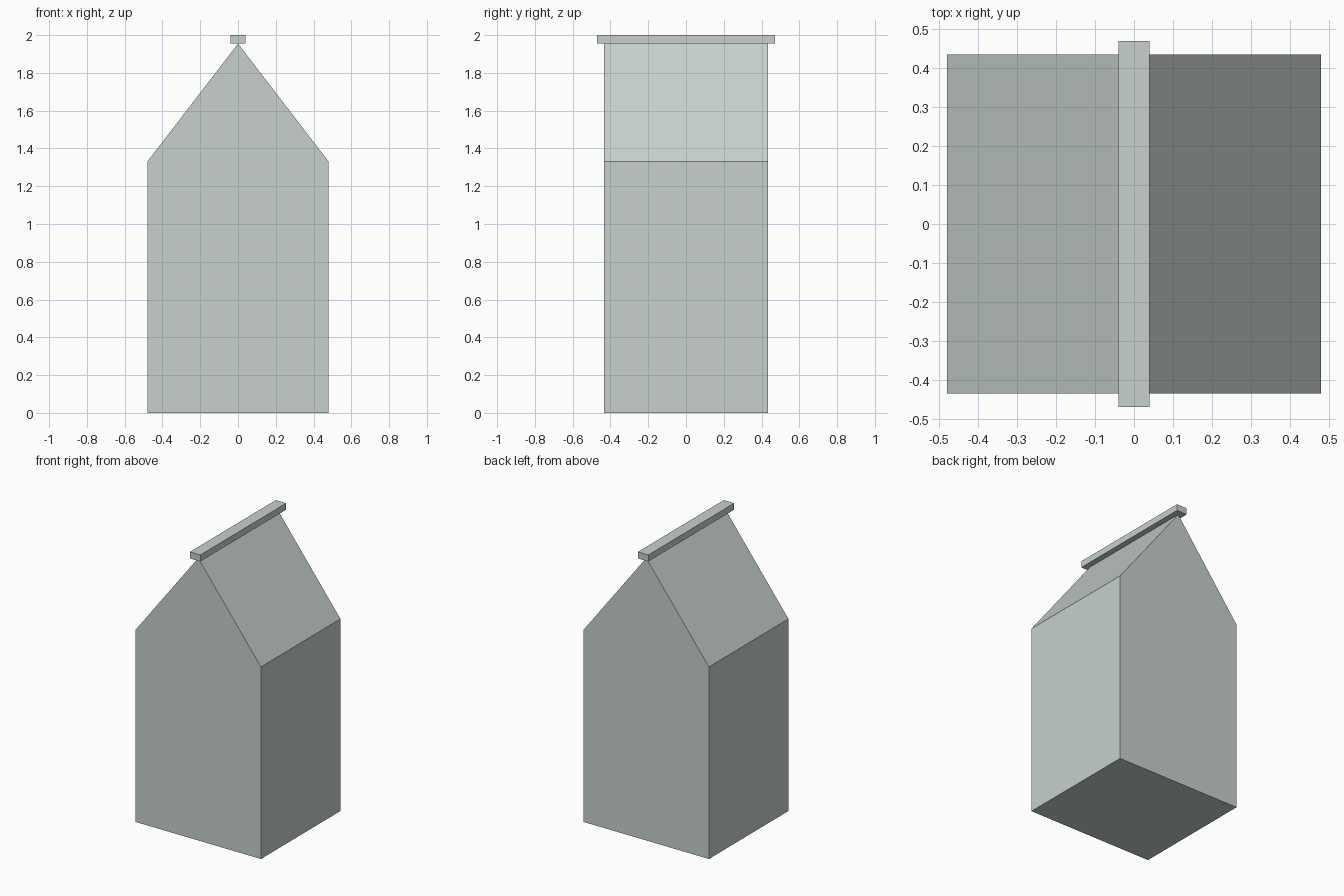
import bpy
import bmesh

if "Cube" in bpy.data.objects:
    bpy.data.objects.remove(bpy.data.objects["Cube"])

grey = bpy.data.materials.new("pale_grey")
grey.diffuse_color = (0.57, 0.63, 0.61, 1)
grey.use_nodes = True
grey.node_tree.nodes["Principled BSDF"].inputs["Base Color"].default_value = grey.diffuse_color


def extruded(name, profile, half_depth):
    """Extrude an x-z profile along y, centred on y = 0."""
    bm = bmesh.new()
    face = bm.faces.new([bm.verts.new((x, -half_depth, z)) for x, z in profile])
    result = bmesh.ops.extrude_face_region(bm, geom=[face])
    verts = [v for v in result["geom"] if isinstance(v, bmesh.types.BMVert)]
    bmesh.ops.translate(bm, verts=verts, vec=(0, 2 * half_depth, 0))
    bmesh.ops.recalc_face_normals(bm, faces=bm.faces)
    mesh = bpy.data.meshes.new(name)
    bm.to_mesh(mesh)
    bm.free()
    mesh.materials.append(grey)
    obj = bpy.data.objects.new(name, mesh)
    bpy.context.collection.objects.link(obj)
    return obj


# Carton body with its gabled top
extruded("carton_body", [(-0.48, 0), (0.48, 0), (0.48, 1.33), (0, 1.955), (-0.48, 1.33)], 0.435)

# Sealed strip along the ridge
extruded("ridge_strip", [(-0.04, 1.955), (0.04, 1.955), (0.04, 2), (-0.04, 2)], 0.47)
